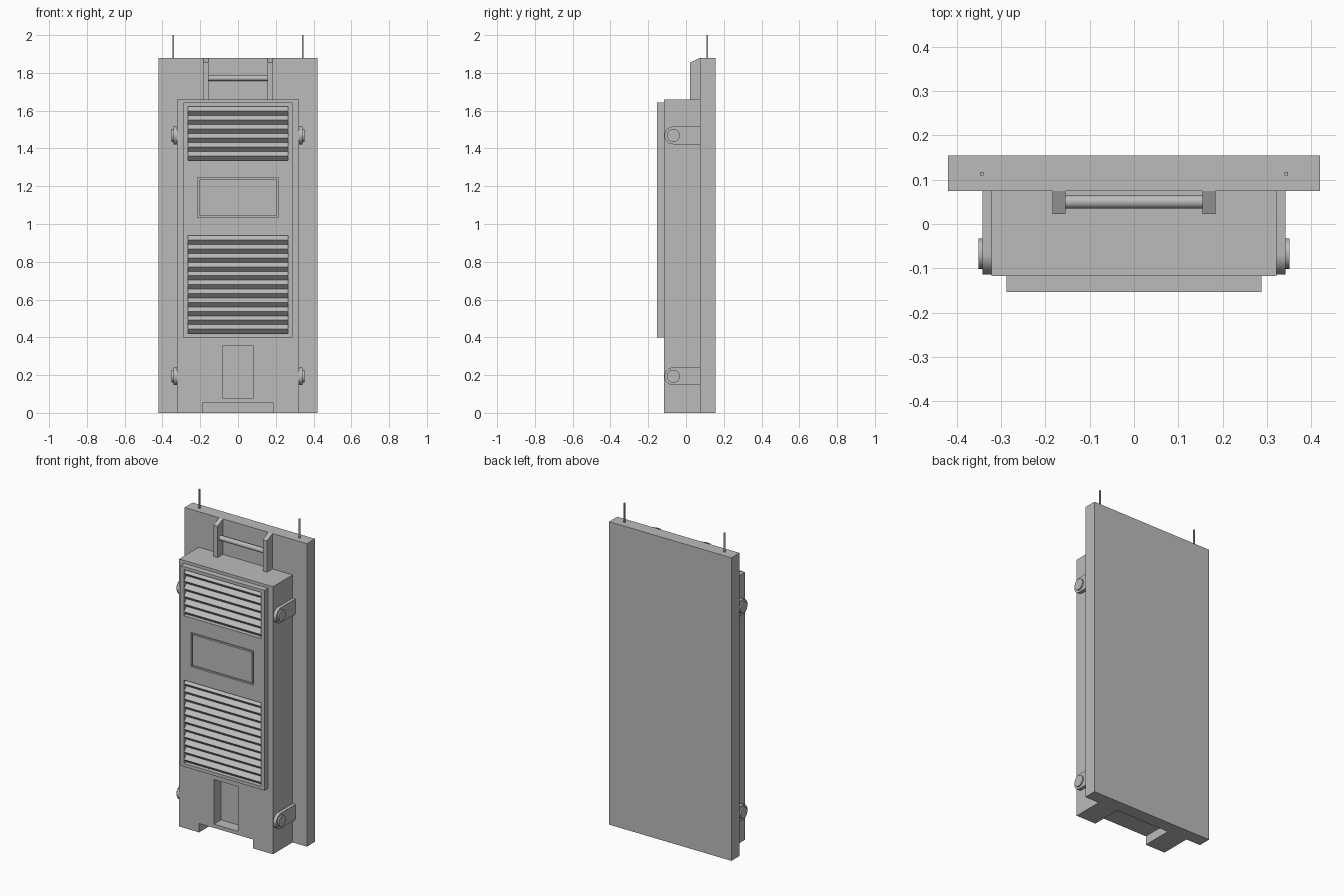
import bpy, bmesh, math

cube = bpy.data.objects.get("Cube")
if cube:
    bpy.data.objects.remove(cube, do_unlink=True)

GREY = (0.5, 0.5, 0.5, 1)
grey = bpy.data.materials.new("plain_grey")
grey.use_nodes = True
grey.diffuse_color = GREY
grey.node_tree.nodes["Principled BSDF"].inputs["Base Color"].default_value = GREY


def finish(name, bm):
    bmesh.ops.recalc_face_normals(bm, faces=bm.faces)
    mesh = bpy.data.meshes.new(name)
    bm.to_mesh(mesh)
    bm.free()
    mesh.materials.append(grey)
    obj = bpy.data.objects.new(name, mesh)
    bpy.context.collection.objects.link(obj)
    return obj


def prism(name, profile, x0, x1):
    """Extrude a (y, z) outline along x."""
    bm = bmesh.new()
    face = bm.faces.new([bm.verts.new((x0, y, z)) for y, z in profile])
    new = bmesh.ops.extrude_face_region(bm, geom=[face])["geom"]
    bmesh.ops.translate(bm, vec=(x1 - x0, 0, 0),
                        verts=[v for v in new if isinstance(v, bmesh.types.BMVert)])
    return finish(name, bm)


def box(name, x0, x1, y0, y1, z0, z1):
    return prism(name, [(y0, z0), (y1, z0), (y1, z1), (y0, z1)], x0, x1)


def circle(y, z, r, start=0.0, sweep=math.tau, n=32, closed=True):
    count = n if closed else n + 1
    return [(y + r * math.cos(start + sweep * i / n),
             z + r * math.sin(start + sweep * i / n)) for i in range(count)]


def activate(obj):
    bpy.ops.object.select_all(action="DESELECT")
    obj.select_set(True)
    bpy.context.view_layer.objects.active = obj


def smooth(obj):
    activate(obj)
    bpy.ops.object.shade_smooth_by_angle(angle=math.radians(35))


def cut(obj, *bounds):
    cutter = box("cutter", *bounds)
    cutter.hide_render = True
    mod = obj.modifiers.new("cut", "BOOLEAN")
    mod.operation, mod.solver, mod.object = "DIFFERENCE", "EXACT", cutter
    activate(obj)
    bpy.ops.object.modifier_apply(modifier=mod.name)
    bpy.data.objects.remove(cutter, do_unlink=True)


WALL, BODY, FACE = 0.075, -0.117, -0.153
SIDE = 0.322

# Back board
box("back_board", -0.42, 0.42, WALL, 0.155, 0, 1.88)

# Main housing with a lower pocket and a floor notch
housing = box("housing", -SIDE, SIDE, BODY, WALL, 0, 1.66)
cut(housing, -0.083, 0.083, -0.2, BODY + 0.07, 0.078, 0.355)
cut(housing, -0.185, 0.185, -0.2, 0.2, -0.1, 0.055)

# Front panel with two vent openings
VENTS = {"upper": (1.337, 1.623, 6), "lower": (0.42, 0.938, 11)}
panel = box("front_panel", -0.288, 0.288, FACE, BODY, 0.4, 1.642)
for z0, z1, _ in VENTS.values():
    cut(panel, -0.265, 0.265, -0.2, FACE + 0.03, z0, z1)

# Groove outlining the display
cut(panel, -0.215, 0.215, -0.2, FACE + 0.012, 1.034, 1.246)
box("display_plate", -0.204, 0.204, FACE, FACE + 0.013, 1.045, 1.235)

# Sawtooth louvres
for place, (z0, z1, count) in VENTS.items():
    pitch = (z1 - z0) / count
    outline = [(FACE + 0.031, z0), (FACE + 0.026, z0)]
    for i in range(count):
        outline += [(FACE + 0.002, z0 + (i + 0.5) * pitch),
                    (FACE + 0.026, z0 + (i + 1) * pitch)]
    outline.append((FACE + 0.031, z1))
    prism(place + "_louvres", outline, -0.265, 0.265)

# Top handle bar
smooth(prism("handle_bar", circle(0.05, 1.772, 0.015), -0.157, 0.157))

for side, s in (("left", 1), ("right", -1)):
    # Handle posts with sloped tops
    prism(side + "_handle_post",
          [(0.022, 1.66), (WALL, 1.66), (WALL, 1.88), (0.022, 1.855)],
          s * 0.155, s * 0.184)
    # Thin rods on the board
    x = s * 0.344
    box(side + "_rod", x - 0.004, x + 0.004, 0.109, 0.117, 1.88, 2.0)
    # Side latches with round bolts
    for level, z in (("upper", 1.469), ("lower", 0.194)):
        name = f"{side}_{level}"
        arc = circle(-0.067, z, 0.047, math.pi / 2, math.pi, 20, False)
        smooth(prism(name + "_latch", arc + [(WALL, z - 0.047), (WALL, z + 0.047)],
                     s * SIDE, s * 0.342))
        smooth(prism(name + "_bolt", circle(-0.067, z, 0.034), s * 0.342, s * 0.351))
